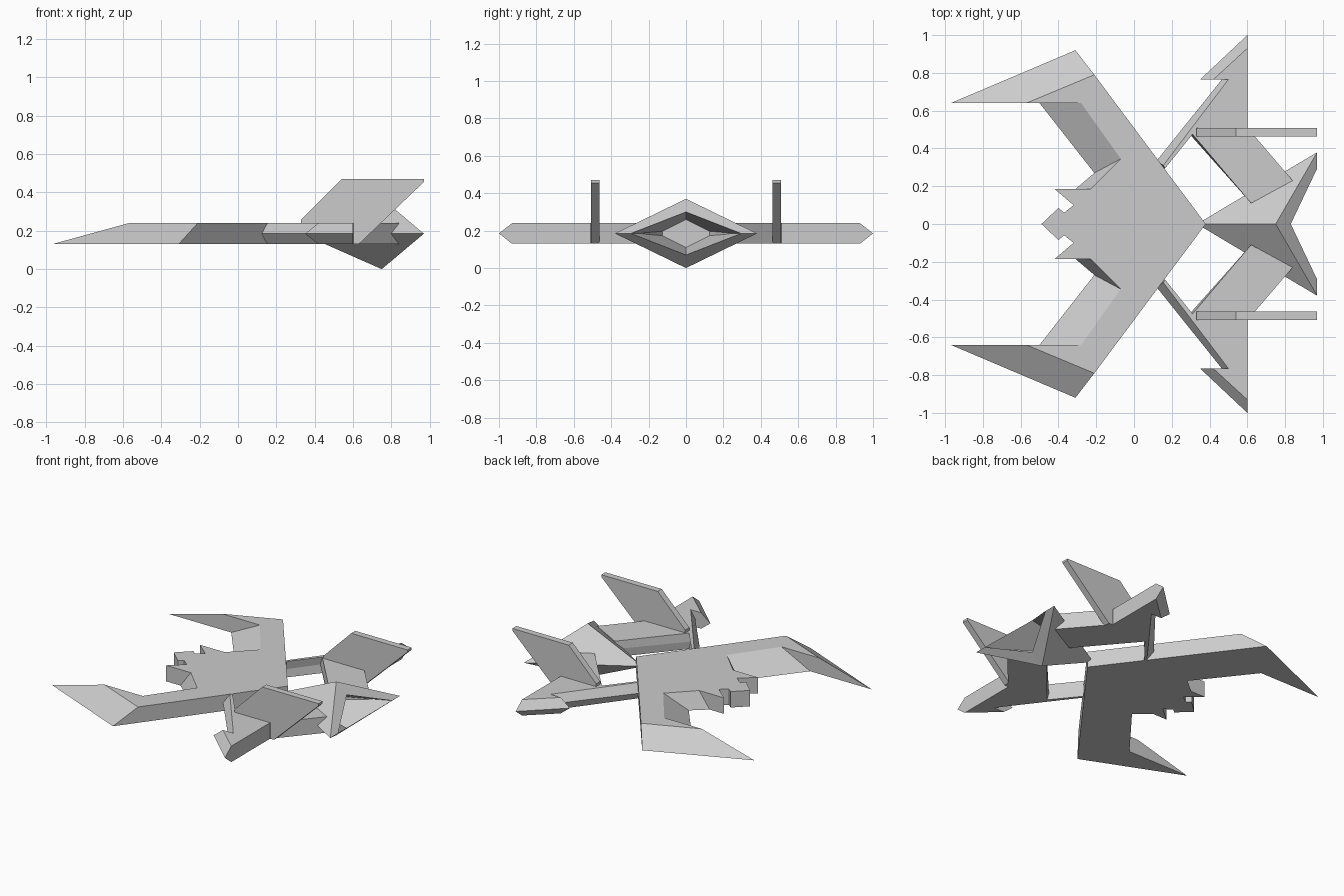
import bpy

if "Cube" in bpy.data.objects:
    bpy.data.objects.remove(bpy.data.objects["Cube"])

Z_LOW, Z_MID, Z_HIGH = 0.13, 0.185, 0.24


def loft(name, rings):
    """Skin a stack of rings with equal point counts and cap both ends."""
    n = len(rings[0])
    verts = [p for ring in rings for p in ring]
    faces = [tuple(range(n - 1, -1, -1)),
             tuple(range(len(verts) - n, len(verts)))]
    for k in range(len(rings) - 1):
        for i in range(n):
            j = (i + 1) % n
            faces.append((k * n + i, k * n + j, (k + 1) * n + j, (k + 1) * n + i))
    return make(name, verts, faces)


def make(name, verts, faces):
    import bmesh
    mesh = bpy.data.meshes.new(name)
    mesh.from_pydata(verts, [], faces)
    bm = bmesh.new()
    bm.from_mesh(mesh)
    bmesh.ops.recalc_face_normals(bm, faces=bm.faces)
    bm.to_mesh(mesh)
    bm.free()
    obj = bpy.data.objects.new(name, mesh)
    bpy.context.collection.objects.link(obj)
    return obj


def mirror_outline(half):
    """Complete a half outline whose first and last points lie on y = 0."""
    return half + [(x, -y) for x, y in reversed(half[1:-1])]


def at(points, z):
    return [(x, y, z) for x, y in points]


def mirror_y(obj):
    mod = obj.modifiers.new("mirror", 'MIRROR')
    mod.use_axis = (False, True, False)


# Forward-swept main wing with the serrated nose, sloped inner edges and tips
nose = [(-0.42, 0.185), (-0.32, 0.10), (-0.37, 0.06), (-0.40, 0.085), (-0.49, 0)]
low = [(0.38, 0), (-0.31, 0.92), (-0.97, 0.64), (-0.50, 0.64),
       (-0.21, 0.27), (-0.31, 0.185)] + nose
high = [(0.38, 0), (-0.21, 0.79), (-0.57, 0.64), (-0.28, 0.64),
        (-0.07, 0.345), (-0.23, 0.185)] + nose
loft("main_wing", [at(mirror_outline(low), Z_LOW), at(mirror_outline(high), Z_HIGH)])

# Rear wings with pointed leading edges
rear_edge = [(0.60, 0.51), (0.84, 0.23), (0.62, 0.11)]
flat = [(0.155, 0.31), (0.50, 0.765), (0.42, 0.765), (0.60, 0.93)] + rear_edge \
    + [(0.31, 0.475), (0.165, 0.295)]
sharp = [(0.12, 0.335), (0.465, 0.765), (0.35, 0.765), (0.60, 1.0)] + rear_edge \
    + [(0.295, 0.475), (0.16, 0.295)]
mirror_y(loft("rear_wing", [at(flat, Z_LOW), at(sharp, Z_MID), at(flat, Z_HIGH)]))

# Swept vertical fins
fin = [(0.33, 0.13), (0.33, 0.26), (0.54, 0.47), (0.97, 0.47), (0.97, 0.455), (0.63, 0.13)]
mirror_y(loft("tail_fin", [[(x, y, z) for x, z in fin] for y in (0.463, 0.507)]))


# Diamond engine: pointed shell, bevelled swept rim and a recessed nozzle
def diamond(x_top, x_side, half_width, half_height):
    return [(x_top, 0, Z_MID + half_height), (x_side, half_width, Z_MID),
            (x_top, 0, Z_MID - half_height), (x_side, -half_width, Z_MID)]


loft("engine", [diamond(0.34, 0.34, 0.004, 0.004),
                diamond(0.75, 0.97, 0.38, 0.185),
                diamond(0.83, 0.97, 0.295, 0.115),
                diamond(0.65, 0.65, 0.15, 0.075)])
